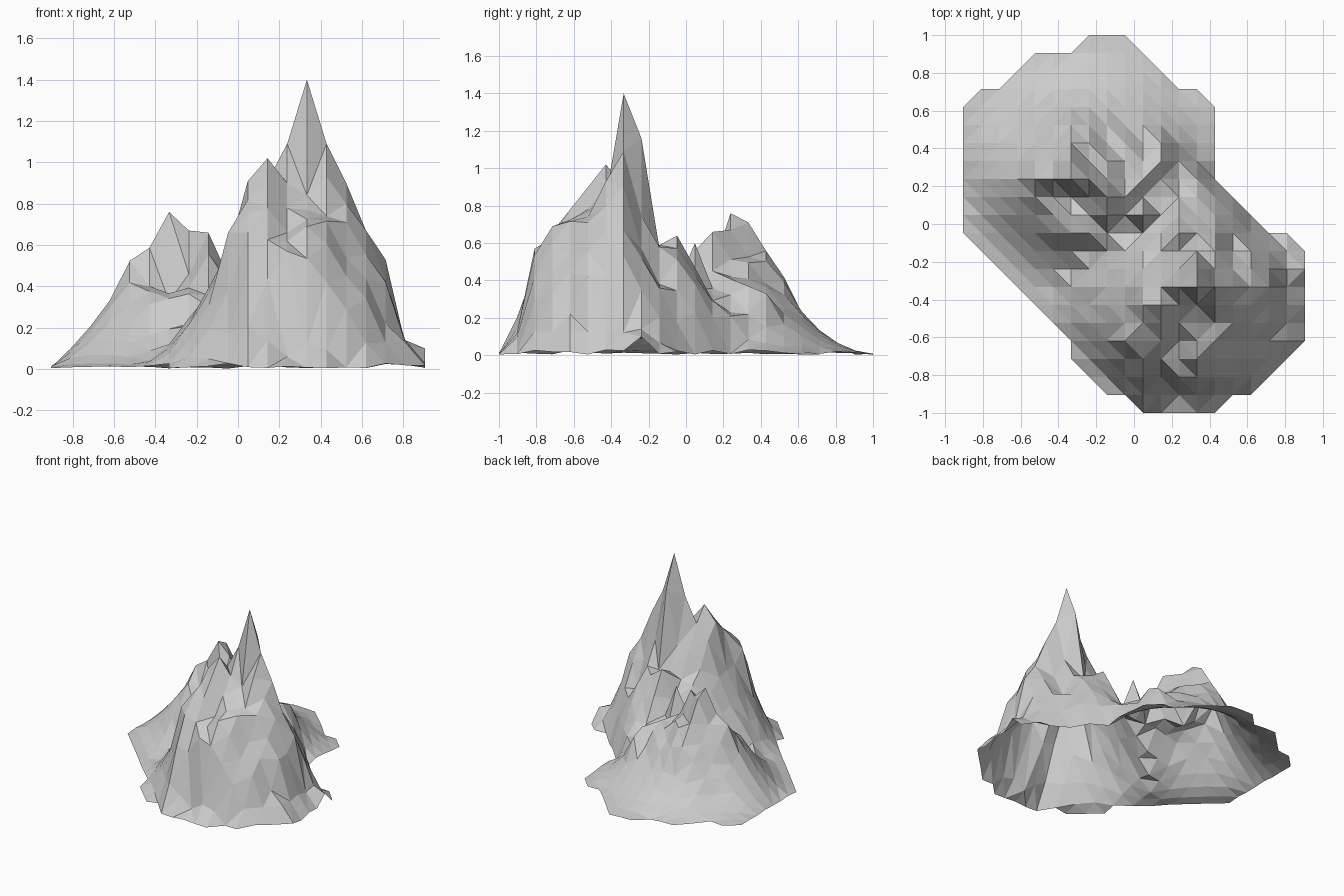
import bpy, bmesh, math, random

random.seed(4)
S = 2 / 21                      # grid spacing
CX, CY = 9.5, 10.5              # grid index of the origin

# Outline: first and last grid column of each row, front to back
ROWS = [(10, 14), (8, 16), (7, 17), (6, 18), (6, 19), (5, 19), (4, 19), (3, 19),
        (2, 19), (1, 19), (0, 18), (0, 16), (0, 15), (0, 14), (0, 14), (0, 14),
        (0, 14), (0, 14), (1, 13), (3, 11), (4, 10), (7, 9)]

# Slope profiles, height per grid step from the summit (E, NE, N, NW, W, SW, S, SE)
TALL = [(1.40, 1.04, .90, .67, .53, .13, .06),
        (1.40, .92, .66, .46, .22, .03),
        (1.40, 1.16, .63, .55, .46, .28, .15, .08),
        (1.40, .95, .62, .50, .42, .36, .2),
        (1.40, 1.09, .98, .82, .58, .38, .24, .12, .04),
        (1.40, 1.00, .97, .90, .74, .57, .28, .05),
        (1.40, .81, .80, .76, .66, .56, .12, .02),
        (1.40, .93, .76, .66, .48, .24, .06, .02)]
LOW = [(.76, .68, .56, .46, .41, .33, .22, .10, .03),
       (.76, .62, .50, .40, .28, .20, .12, .05),
       (.76, .71, .54, .42, .23, .12, .06, .02),
       (.76, .60, .42, .28, .15, .07, .03),
       (.76, .60, .52, .33, .21, .10, .02),
       (.76, .45, .39, .30, .16, .06, .01),
       (.76, .36, .35, .34, .20, .10, .04, .02),
       (.76, .50, .50, .42, .36, .30, .15)]

# Individual crags on the saddle and flanks: column, row, height
CRAGS = [(8, 12, .66), (8, 11, .56), (10, 11, .60), (12, 10, .64), (11, 9, .55),
         (12, 11, .47), (7, 12, .46), (12, 13, .23), (13, 13, .21), (12, 14, .22),
         (12, 7, 1.09), (11, 6, 1.02), (11, 5, .90), (11, 4, .78), (12, 4, .66),
         (12, 5, .78), (12, 6, .90), (14, 6, .93), (14, 5, .74), (15, 5, .71),
         (15, 6, .80), (10, 6, .91), (10, 5, .82), (10, 4, .75), (10, 3, .66),
         (9, 4, .66), (15, 7, .90), (16, 7, .67), (17, 7, .53), (15, 8, .57),
         (16, 8, .52), (17, 8, .35), (15, 9, .38), (15, 3, .45), (17, 5, .42),
         (16, 4, .44), (16, 3, .34), (14, 2, .42), (12, 2, .57), (10, 2, .46),
         (10, 1, .20), (12, 1, .06), (18, 4, .13), (18, 8, .14), (19, 8, .10),
         (11, 14, .37), (11, 15, .33)]


def along(profile, d):
    k = int(d)
    if k >= len(profile) - 1:
        return max(0, profile[-1] * (1 - .6 * (d - len(profile) + 1)))
    return profile[k] + (profile[k + 1] - profile[k]) * (d - k)


def mountain(profiles, ci, cj, i, j):
    d = math.hypot(i - ci, j - cj)
    a = (math.atan2(j - cj, i - ci) / (math.pi / 4)) % 8
    k, f = int(a) % 8, a % 1
    return along(profiles[k], d) * (1 - f) + along(profiles[(k + 1) % 8], d) * f


def inside(i, j):
    return 0 <= j < len(ROWS) and ROWS[j][0] <= i <= ROWS[j][1]


crag = {(i, j): z for i, j, z in CRAGS}
bm = bmesh.new()
grid = {}
for j, (a, b) in enumerate(ROWS):
    for i in range(a, b + 1):
        h = max(mountain(TALL, 13, 7, i, j), mountain(LOW, 6, 13, i, j))
        rim = not all(inside(i + u, j + v) for u, v in ((1, 0), (-1, 0), (0, 1), (0, -1)))
        if rim:
            h = min(h, random.uniform(.003, .03))
        elif (i, j) not in ((13, 7), (6, 13), (13, 8), (6, 14)):
            rough = .03 if j > 15 or i < 5 else .09
            h *= 1 + random.uniform(-rough, rough * .6)
        h = crag.get((i, j), h)
        grid[i, j] = bm.verts.new(((i - CX) * S, (j - CY) * S, max(h, 0)))

# Skin the grid: triangles along the flatter diagonal, cut corners at the rim
for j in range(-1, 22):
    for i in range(-1, 20):
        q = [grid.get(k) for k in ((i, j), (i + 1, j), (i + 1, j + 1), (i, j + 1))]
        c = [v for v in q if v]
        if len(c) == 3:
            bm.faces.new(c)
        elif len(c) == 4:
            if abs(c[0].co.z - c[2].co.z) > abs(c[1].co.z - c[3].co.z):
                c = c[1:] + c[:1]
            bm.faces.new((c[0], c[1], c[2]))
            bm.faces.new((c[0], c[2], c[3]))

mesh = bpy.data.meshes.new("mountain_range")
bm.to_mesh(mesh)
bm.free()
bpy.context.collection.objects.link(bpy.data.objects.new("mountain_range", mesh))
